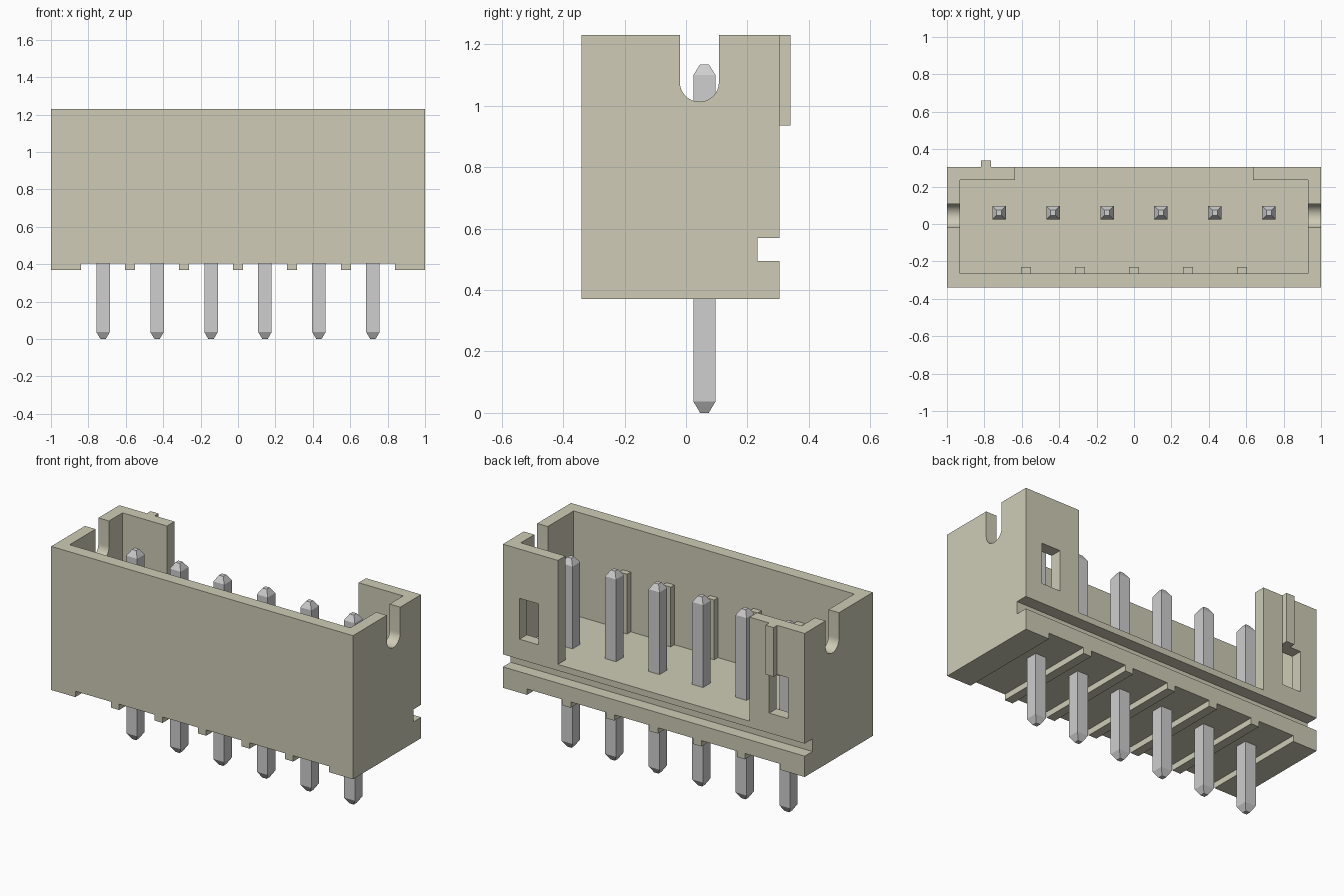
import bpy, bmesh, math

cube = bpy.data.objects.get("Cube")
if cube:
    bpy.data.objects.remove(cube, do_unlink=True)


def material(name, rgb):
    m = bpy.data.materials.new(name)
    m.use_nodes = True
    m.diffuse_color = (*rgb, 1)
    bsdf = next(n for n in m.node_tree.nodes if n.type == 'BSDF_PRINCIPLED')
    bsdf.inputs["Base Color"].default_value = (*rgb, 1)
    return m


BEIGE = material("beige plastic", (0.62, 0.60, 0.465))
METAL = material("grey metal", (0.62, 0.62, 0.62))


def loft(name, rings):
    """Closed solid through rings with equal point counts."""
    bm = bmesh.new()
    loops = [[bm.verts.new(p) for p in ring] for ring in rings]
    n = len(loops[0])
    for a, b in zip(loops, loops[1:]):
        for i in range(n):
            j = (i + 1) % n
            bm.faces.new((a[i], a[j], b[j], b[i]))
    bm.faces.new(loops[0][::-1])
    bm.faces.new(loops[-1])
    bmesh.ops.recalc_face_normals(bm, faces=bm.faces)
    me = bpy.data.meshes.new(name)
    bm.to_mesh(me)
    bm.free()
    ob = bpy.data.objects.new(name, me)
    bpy.context.collection.objects.link(ob)
    return ob


def box(name, x0, x1, y0, y1, z0, z1):
    return loft(name, [[(x0, y0, z), (x1, y0, z), (x1, y1, z), (x0, y1, z)] for z in (z0, z1)])


def combine(target, tool, operation='DIFFERENCE'):
    tool.hide_render = True
    mod = target.modifiers.new("boolean", 'BOOLEAN')
    mod.operation = operation
    mod.solver = 'EXACT'
    mod.object = tool
    bpy.context.view_layer.objects.active = target
    bpy.ops.object.modifier_apply(modifier=mod.name)
    bpy.data.objects.remove(tool, do_unlink=True)


PITCH = 0.2885
FLOOR = 0.607
TOP = 1.23

# Housing shell: outer block, cavity and wide opening in the back wall
body = box("housing", -1, 1, -0.34, 0.305, 0.37, TOP)
combine(body, box("cavity_cutter", -0.93, 0.93, -0.265, 0.235, FLOOR, TOP + 0.2))
combine(body, box("opening_cutter", -0.635, 0.635, 0.1, 0.5, FLOOR, TOP + 0.2))

# Groove along the back
combine(body, box("groove_cutter", -1.2, 1.2, 0.232, 0.5, 0.495, 0.57))

# Round-bottomed slots in both end walls
r, yc, zc = 0.0635, 0.0435, 1.0765
profile = [(yc + r, TOP + 0.2), (yc - r, TOP + 0.2)]
for i in range(25):
    a = math.pi + math.pi * i / 24
    profile.append((yc + r * math.cos(a), zc + r * math.sin(a)))
combine(body, loft("slot_cutter", [[(x, y, z) for y, z in profile] for x in (-1.2, 1.2)]))

# Windows through the back wall
for s in (-1, 1):
    xs = sorted((s * 0.765, s * 0.89))
    combine(body, box("window_cutter", *xs, 0.15, 0.5, 0.69, 0.935))

# Standoff recesses underneath, leaving narrow ribs between the pins
edges = [-0.84] + [k * PITCH for k in range(-2, 3)] + [0.84]
for i in range(6):
    x0 = edges[i] + (0.027 if i > 0 else 0)
    x1 = edges[i + 1] - (0.027 if i < 5 else 0)
    combine(body, box("recess_cutter", x0, x1, -0.6, 0.6, 0.2, 0.405))

# Upright ribs on the inside of the front wall
for k in range(-2, 3):
    x = k * PITCH
    combine(body, box("rib", x - 0.026, x + 0.026, -0.30, -0.23, 0.58, 0.965), 'UNION')

# Small key bar on the back wall
combine(body, box("key", -0.818, -0.765, 0.27, 0.34, 0.935, TOP), 'UNION')

body.data.materials.clear()
body.data.materials.append(BEIGE)
for p in body.data.polygons:
    p.material_index = 0
bpy.ops.object.select_all(action='DESELECT')
body.select_set(True)
bpy.context.view_layer.objects.active = body
bpy.ops.object.shade_smooth_by_angle(angle=math.radians(30))

# Square pins with tapered ends
for i in range(6):
    x, y = (i - 2.5) * PITCH, 0.06
    rings = []
    for h, z in ((0.014, 0), (0.036, 0.037), (0.036, 1.10), (0.014, 1.135)):
        rings.append([(x - h, y - h, z), (x + h, y - h, z), (x + h, y + h, z), (x - h, y + h, z)])
    pin = loft(f"pin_{i + 1}", rings)
    pin.data.materials.append(METAL)
